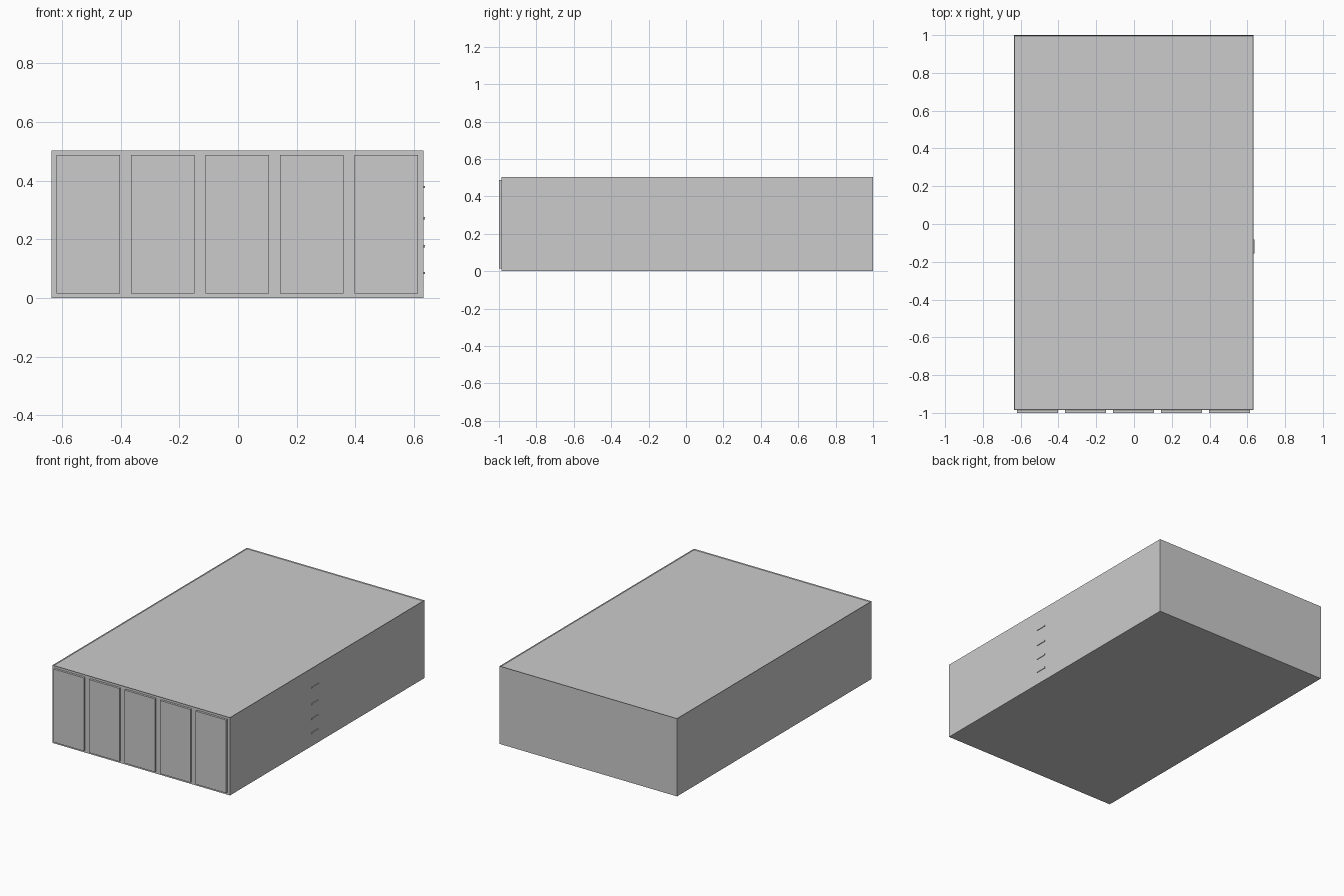
import bpy, bmesh

if "Cube" in bpy.data.objects:
    bpy.data.objects.remove(bpy.data.objects["Cube"])


def box(name, x0, x1, y0, y1, z0, z1):
    """Axis-aligned box given by its extents."""
    bm = bmesh.new()
    bmesh.ops.create_cube(bm, size=1)
    for v in bm.verts:
        v.co = (x1 if v.co.x > 0 else x0,
                y1 if v.co.y > 0 else y0,
                z1 if v.co.z > 0 else z0)
    return finish(name, bm)


def finish(name, bm):
    mesh = bpy.data.meshes.new(name)
    bm.to_mesh(mesh)
    bm.free()
    obj = bpy.data.objects.new(name, mesh)
    bpy.context.collection.objects.link(obj)
    return obj


# Main block, with a thin raised rim around the flat roof
body = box("building_body", -0.636, 0.633, -0.986, 1.0, 0, 0.503)
bm = bmesh.new()
bm.from_mesh(body.data)
bm.normal_update()
roof = max(bm.faces, key=lambda f: f.calc_center_median().z)
bmesh.ops.inset_region(bm, faces=[roof], thickness=0.005, depth=0)
for v in roof.verts:
    v.co.z -= 0.005
bm.to_mesh(body.data)
bm.free()

# Five evenly spaced front doors
for i in range(5):
    x = -0.511 + i * 0.2542
    box(f"front_door_{i + 1}", x - 0.108, x + 0.108, -1.0, -0.984, 0.015, 0.488)

# Narrow slats on the right wall
for i, z in enumerate((0.085, 0.176, 0.272, 0.378)):
    box(f"side_slat_{i + 1}", 0.631, 0.637, -0.155, -0.082, z - 0.004, z + 0.004)
